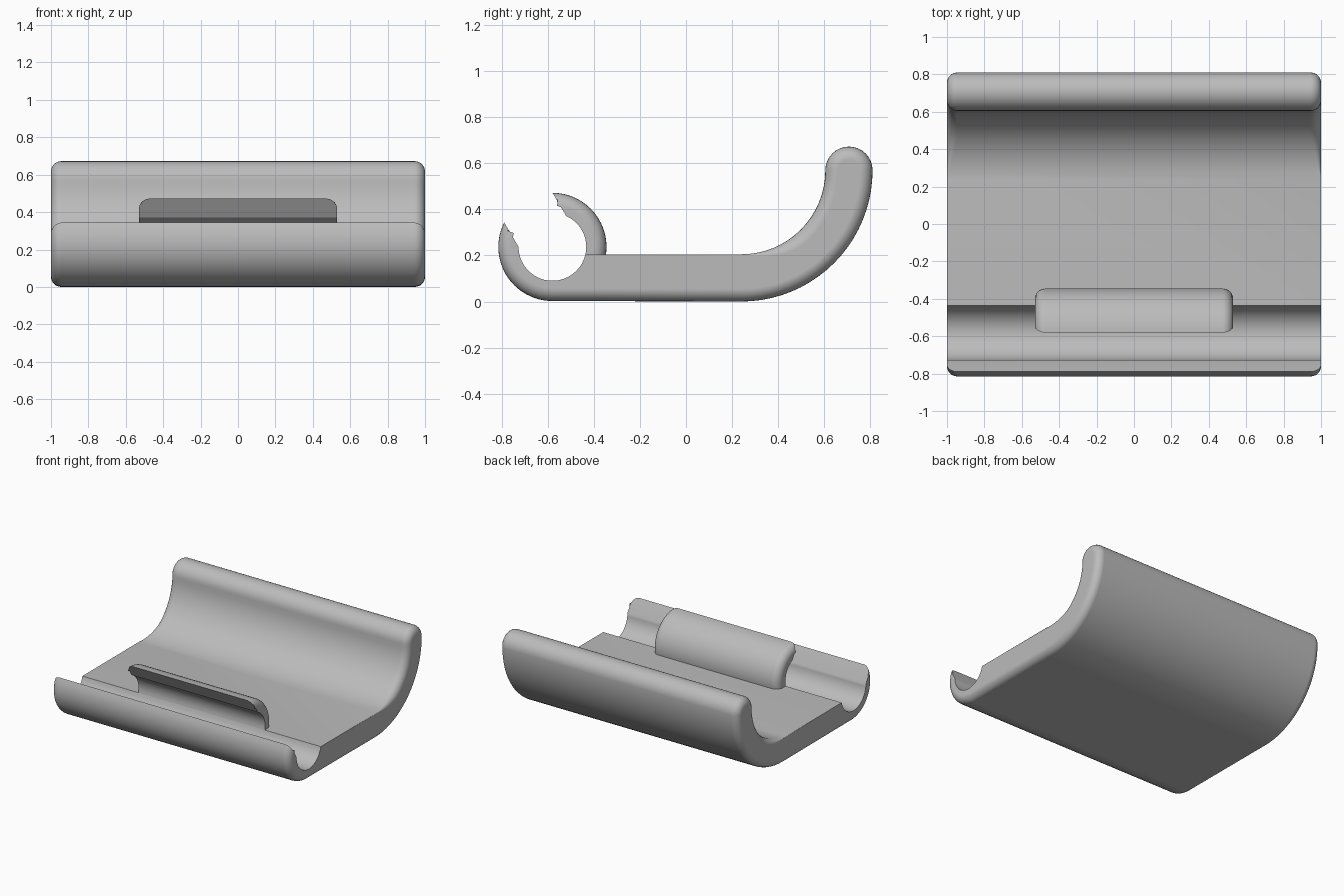
import bpy, bmesh
from math import sin, cos, pi, radians
from mathutils import Vector

cube = bpy.data.objects.get("Cube")
if cube:
    bpy.data.objects.remove(cube)

grey = bpy.data.materials.new("plain_grey")
grey.use_nodes = True
grey.diffuse_color = (0.5, 0.5, 0.5, 1)
grey.node_tree.nodes["Principled BSDF"].inputs["Base Color"].default_value = (0.5, 0.5, 0.5, 1)

ROUND = 0.055                       # rounding of the end edges
RING, R_OUT, R_IN = Vector((-0.58, 0.237)), 0.235, 0.147
BEND, B_OUT, B_IN = Vector((0.24, 0.57)), 0.57, 0.365
CAP = (B_OUT - B_IN) / 2


def polar(centre, radius, deg):
    return centre + radius * Vector((cos(radians(deg)), sin(radians(deg))))


def arc(centre, radius, start, end, steps, inward=0):
    """Points on an arc, each with its inset vector (inward = 1 or -1, 0 for a sharp end)."""
    out = []
    for i in range(steps + 1):
        deg = start + (end - start) * i / steps
        out.append((polar(centre, radius, deg), -inward * ROUND * polar(Vector((0, 0)), 1, deg)))
    return out


def slide(outer, inner):
    """Rounded tip of a slanted cut: the inset runs along the cut."""
    return (outer, (inner - outer) * ROUND / (R_OUT - R_IN))


def loft(name, profile, half_width, steps=6):
    """Extrude a profile along x with rounded ends."""
    bm = bmesh.new()
    stations = [(-1, i * pi / 2 / steps) for i in range(steps + 1)]
    stations += [(1, a) for _, a in reversed(stations)]
    rings = []
    for side, a in stations:
        ring = []
        for p, inset in profile:
            q = p + inset * (1 - sin(a))
            x = side * (half_width - min(inset.length, ROUND) * (1 - cos(a)))
            ring.append(bm.verts.new((x, q.x, q.y)))
        rings.append(ring)
    n = len(profile)
    for r, s in zip(rings, rings[1:]):
        for i in range(n):
            j = (i + 1) % n
            bm.faces.new((r[i], r[j], s[j], s[i]))
    bm.faces.new(rings[0])
    bm.faces.new(rings[-1])
    bmesh.ops.remove_doubles(bm, verts=bm.verts, dist=1e-4)
    bmesh.ops.recalc_face_normals(bm, faces=bm.faces)
    mesh = bpy.data.meshes.new(name)
    bm.to_mesh(mesh)
    bm.free()
    mesh.materials.append(grey)
    obj = bpy.data.objects.new(name, mesh)
    bpy.context.collection.objects.link(obj)
    bpy.ops.object.select_all(action='DESELECT')
    obj.select_set(True)
    bpy.context.view_layer.objects.active = obj
    bpy.ops.object.shade_smooth_by_angle(angle=radians(32))
    weighted = obj.modifiers.new("even_shading", 'WEIGHTED_NORMAL')
    weighted.keep_sharp = True
    return obj


# Curved tray: front lip, flat base, rear bend, rounded rim, inner bend, front groove
lip = arc(RING, R_OUT, 153, 270, 16, 1)
lip[0] = slide(lip[0][0], polar(RING, R_IN, 180))
inner_bend = arc(BEND, B_IN, 0, -90, 16, -1)
inner_bend = [(p, v * min(1, 2.5 * (1 - i / 16))) for i, (p, v) in enumerate(inner_bend)]
tray = lip + arc(BEND, B_OUT, -90, 0, 20, 1)
tray += arc(BEND + Vector(((B_OUT + B_IN) / 2, 0)), CAP, 0, 180, 16, 1)[1:-1]
tray += inner_bend + arc(RING, R_IN, -12.6, -180, 20)
loft("curved_tray", tray, 1.0)

# Short hooked clip that closes over the groove
hook = arc(RING, R_OUT, -12.6, 90, 16, 1)
hook[-1] = slide(hook[-1][0], polar(RING, R_IN, 66))
hook += arc(RING, R_IN, 66, -12.6, 12)
loft("hooked_clip", hook, 0.53)
